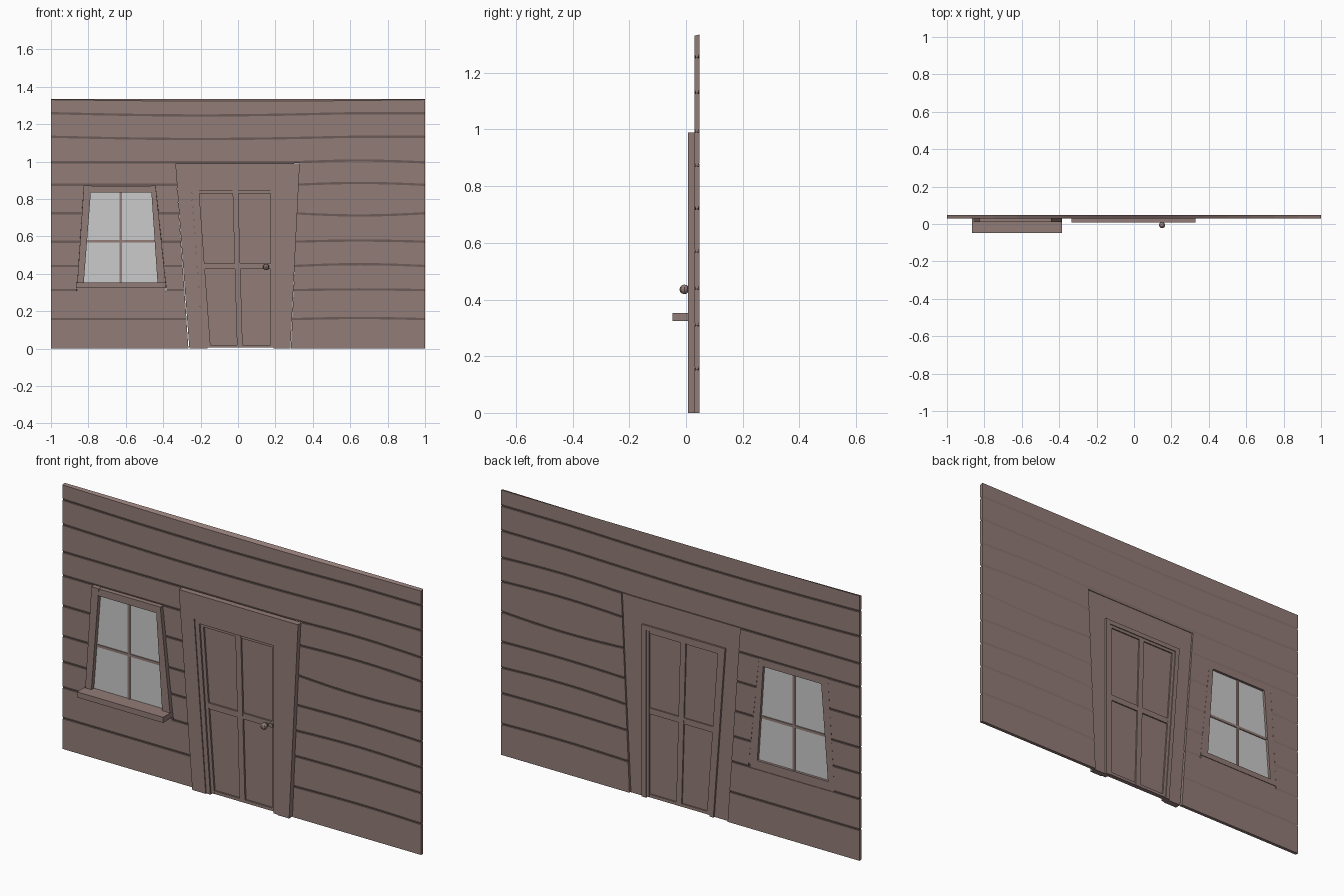
import bpy, bmesh, math

if "Cube" in bpy.data.objects:
    bpy.data.objects.remove(bpy.data.objects["Cube"])

wood = bpy.data.materials.new("dark_wood")
wood.diffuse_color = (0.286, 0.2, 0.184, 1)
wood.use_nodes = True
wood.node_tree.nodes["Principled BSDF"].inputs["Base Color"].default_value = wood.diffuse_color


def finish(name, bm, mat=wood):
    bmesh.ops.recalc_face_normals(bm, faces=bm.faces[:])
    me = bpy.data.meshes.new(name)
    bm.to_mesh(me)
    bm.free()
    ob = bpy.data.objects.new(name, me)
    bpy.context.collection.objects.link(ob)
    if mat:
        me.materials.append(mat)
    return ob


def prism(name, pts, y0, y1, mat=wood):
    """Extrude an (x, z) outline from y0 to y1."""
    bm = bmesh.new()
    a = [bm.verts.new((x, y0, z)) for x, z in pts]
    b = [bm.verts.new((x, y1, z)) for x, z in pts]
    bm.faces.new(a)
    bm.faces.new(b)
    for i in range(len(a)):
        j = (i + 1) % len(a)
        bm.faces.new((a[i], a[j], b[j], b[i]))
    return finish(name, bm, mat)


def box(name, x0, x1, z0, z1, y0, y1, mat=wood):
    return prism(name, [(x0, z0), (x1, z0), (x1, z1), (x0, z1)], y0, y1, mat)


def slant(xa, za, xb, zb):
    """Slanted edge: x as a function of z."""
    return lambda z: xa + (xb - xa) * (z - za) / (zb - za)


# Siding: board seams with a slight bow
seams = [0, .152, .307, .436, .566, .718, .87, .99, 1.127, 1.253, 1.335]
bows = [0, .006, .004, .010, .006, -.012, .010, .010, -.012, -.012, 0]
door_l, door_r = slant(-.265, 0, -.335, .99), slant(.283, 0, .328, .99)
win_l, win_r = slant(-.86, .34, -.825, .865), slant(-.385, .34, -.44, .865)


def seam(i, x):
    a, b = (-1, .6) if i > 7 else (.3, 1)
    t = (x - a) / (b - a)
    return seams[i] + (bows[i] * math.sin(math.pi * t) if 0 < t < 1 else 0)


def plank(i, left, right, n=8):
    g = .012 if i else 0
    prof = [(.030, 0, g), (.036, 0, 0), (.041, 0, 0), (.047, 0, g), (.047, 1, 0), (.030, 1, 0)]
    bm = bmesh.new()
    rings = []
    for k in range(n + 1):
        ring = []
        for y, top, dz in prof:
            z = seams[i + top]
            x = left(z) + (right(z) - left(z)) * k / n
            z = seam(i + top, x) + dz
            if i == 9 and top and y < .04:
                z -= .004 + .008 * math.sin(math.pi * k / n)
            ring.append(bm.verts.new((x, y, z)))
        rings.append(ring)
    for p, q in zip(rings, rings[1:]):
        for j in range(6):
            m = (j + 1) % 6
            bm.faces.new((p[j], p[m], q[m], q[j]))
    bm.faces.new(rings[0])
    bm.faces.new(rings[-1])
    finish(f"siding_board_{i}", bm)


wall_l, wall_r = (lambda z: -1), (lambda z: 1)
for i in range(10):
    if i > 6:
        plank(i, wall_l, wall_r, 16)
        continue
    plank(i, door_r, wall_r)
    if 2 <= i <= 5:
        plank(i, wall_l, win_l, 3)
        plank(i, win_r, door_l, 3)
    else:
        plank(i, wall_l, door_l)

# Door surround: one splayed arch outline
prism("door_surround", [(-.26, 0), (-.335, .99), (.33, .99), (.28, 0), (.215, 0),
                        (.215, .865), (-.25, .865), (-.185, 0)], .007, .038)
# Inner door frame
prism("door_frame", [(-.185, 0), (-.25, .868), (.215, .868), (.215, 0), (.19, 0),
                     (.19, .845), (-.225, .845), (-.163, 0)], .012, .047)

# Door: thin panel core plus raised stiles and rails
prism("door_core", [(-.163, .005), (.19, .005), (.19, .845), (-.225, .845)], .029, .036)
edge = slant(-.163, 0, -.225, .845)
mid = slant(.010, 0, -.014, .845)
for name, e, w0, w1 in (("left", edge, 0, .017), ("middle", mid, -.015, .015),
                        ("right", lambda z: .19, -.015, 0)):
    prism(f"door_stile_{name}", [(e(.005) + w0, .005), (e(.005) + w1, .005),
                                 (e(.845) + w1, .845), (e(.845) + w0, .845)], .020, .043)
for k, (z0, z1) in enumerate(((.005, .02), (.425, .455), (.83, .845))):
    prism(f"door_rail_{k}", [(edge(z0), z0), (.19, z0), (.19, z1), (edge(z1), z1)], .0205, .0425)

# Door knob with stem
bm = bmesh.new()
bmesh.ops.create_uvsphere(bm, u_segments=8, v_segments=6, radius=.017)
bmesh.ops.translate(bm, verts=bm.verts[:], vec=(.15, -.006, .436))
finish("door_knob", bm)
box("knob_stem", .144, .156, .430, .442, 0, .03)
box("knob_plate", .165, .182, .430, .446, .016, .022)

# Window casing: two splayed jambs and a head
gl, gr = slant(-.825, .348, -.787, .835), slant(-.43, .348, -.463, .835)
for name, o, g in (("left", win_l, gl), ("right", win_r, gr)):
    prism(f"window_jamb_{name}", [(o(.345), .345), (g(.345), .345), (g(.872), .872),
                                  (o(.872), .872)], .010, .047)
box("window_head", -.825, -.44, .835, .871, .012, .047)
# Window sill and apron
box("window_sill", -.865, -.385, .325, .353, -.047, .047)
box("window_apron", -.86, -.388, .302, .326, .028, .044)
# Glass and glazing bars
prism("window_glass", [(gl(.34), .34), (gr(.34), .34), (gr(.84), .84), (gl(.84), .84)], .030, .034, None)
box("glazing_bar_vertical", -.634, -.621, .35, .837, .025, .039)
box("glazing_bar_horizontal", gl(.575), gr(.575), .568, .581, .0255, .0385)
